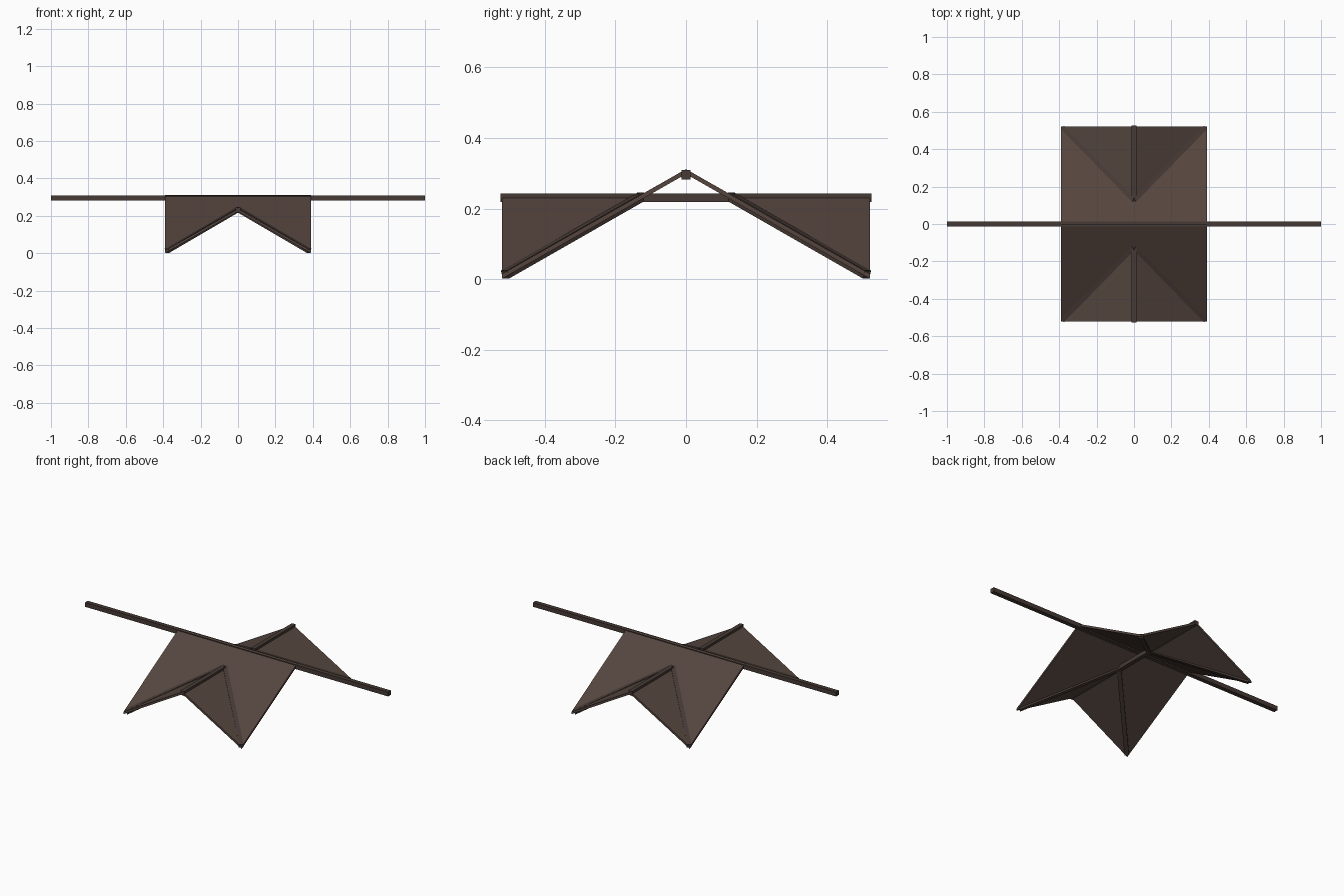
import bpy, bmesh
from mathutils import Vector, Matrix

if "Cube" in bpy.data.objects:
    bpy.data.objects.remove(bpy.data.objects["Cube"])

def mat(name, c):
    m = bpy.data.materials.new(name)
    m.diffuse_color = (*c, 1)
    m.use_nodes = True
    m.node_tree.nodes["Principled BSDF"].inputs["Base Color"].default_value = m.diffuse_color
    return m

ROOF = mat("roof brown", (0.090, 0.060, 0.048))
BEAM = mat("beam dark brown", (0.062, 0.042, 0.035))

def finish(bm, name, m):
    bmesh.ops.recalc_face_normals(bm, faces=bm.faces)
    me = bpy.data.meshes.new(name)
    bm.to_mesh(me)
    bm.free()
    me.materials.append(m)
    ob = bpy.data.objects.new(name, me)
    bpy.context.collection.objects.link(ob)

def slab(name, pts, t):
    """Flat panel from its top outline, thickened straight down."""
    bm = bmesh.new()
    f = bm.faces.new([bm.verts.new(p) for p in pts])
    ext = bmesh.ops.extrude_face_region(bm, geom=[f], use_keep_orig=True)
    low = [g for g in ext["geom"] if isinstance(g, bmesh.types.BMVert)]
    bmesh.ops.translate(bm, verts=low, vec=(0, 0, -t))
    finish(bm, name, ROOF)

def beam(name, a, b, w):
    """Square timber between two points."""
    a, b = Vector(a), Vector(b)
    d = b - a
    x = d.normalized()
    y = Vector((0, 0, 1)).cross(x).normalized()
    rot = Matrix((x, y, x.cross(y))).transposed().to_4x4()
    bm = bmesh.new()
    bmesh.ops.create_cube(bm, size=1)
    bm.transform(Matrix.Translation((a + b) / 2) @ rot @ Matrix.Diagonal((d.length, w, w, 1)))
    finish(bm, name, BEAM)

X, Y, TOP, EAVE, GY, GZ = 0.39, 0.522, 0.312, 0.015, 0.132, 0.237

# Long main ridge and lower cross ridge
beam("main_ridge_beam", (-1, 0, 0.296), (1, 0, 0.296), 0.026)
beam("cross_ridge_beam", (0, -0.526, 0.231), (0, 0.526, 0.231), 0.025)

# Four mirrored quarters: main slope, gable slope and valley rafter
for sx, side in ((-1, "left"), (1, "right")):
    for sy, end in ((-1, "front"), (1, "back")):
        tag = f"{end}_{side}"
        slab("main_slope_" + tag, [(0, 0, TOP), (sx * X, 0, TOP),
             (sx * X, sy * Y, EAVE), (0, sy * GY, GZ)], 0.014)
        slab("gable_slope_" + tag, [(0, sy * GY, GZ), (sx * X, sy * Y, EAVE),
             (0, sy * Y, GZ)], 0.014)
        beam("valley_rafter_" + tag, (0, sy * 0.125, 0.235),
             (sx * 0.38, sy * 0.513, 0.013), 0.024)
